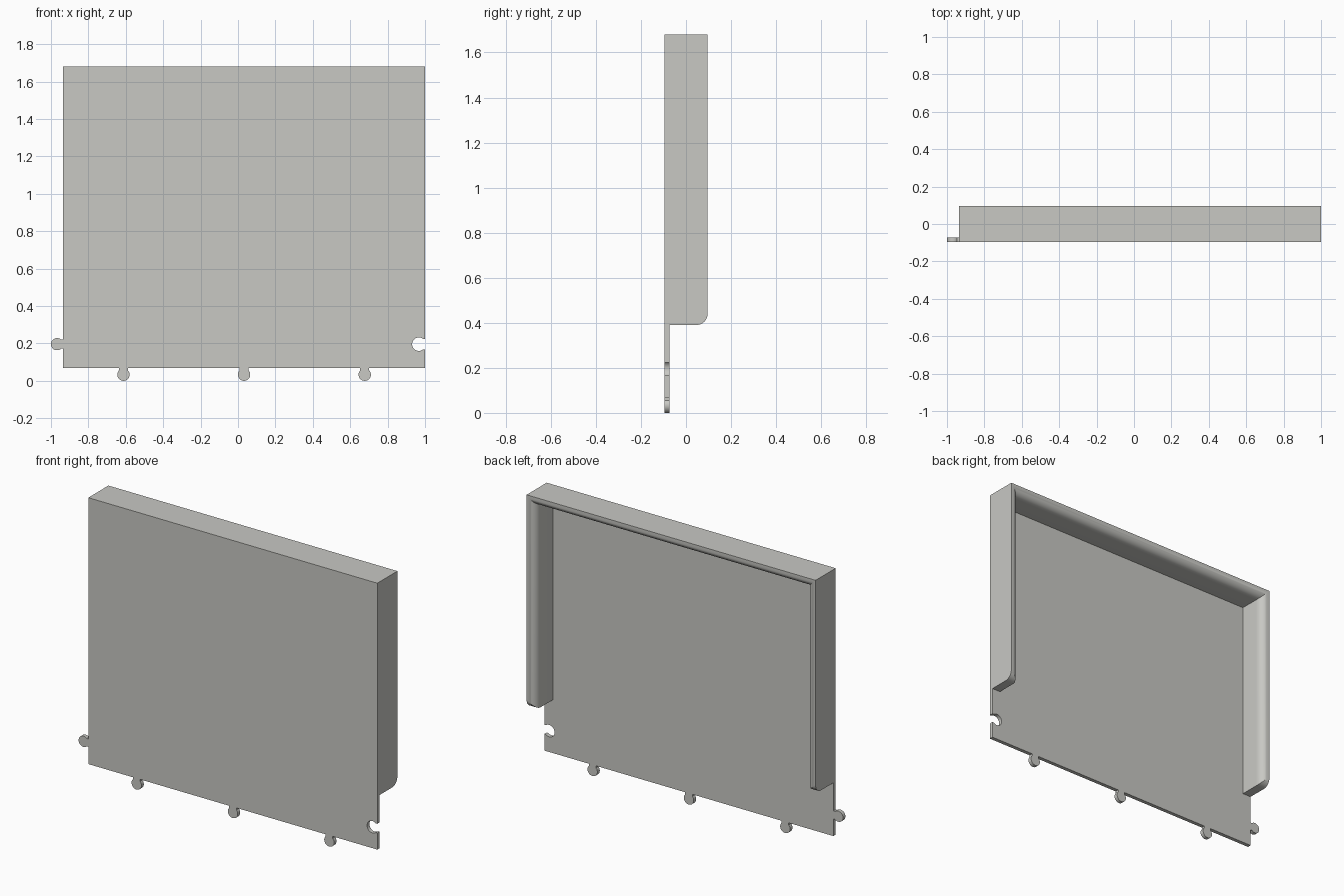
import bpy, bmesh, math

if "Cube" in bpy.data.objects:
    bpy.data.objects.remove(bpy.data.objects["Cube"])

# Main dimensions
LEFT, RIGHT, BOTTOM, TOP = -0.935, 1.0, 0.068, 1.68
FRONT, PANEL_BACK, BACK = -0.096, -0.073, 0.096
WALL, LEG_BOTTOM, ROUND = 0.057, 0.39, 0.05

grey = bpy.data.materials.new("light grey")
grey.diffuse_color = (0.58, 0.58, 0.55, 1)
grey.use_nodes = True
grey.node_tree.nodes["Principled BSDF"].inputs["Base Color"].default_value = grey.diffuse_color


def loft(name, layers, open_start=False):
    """Join matching x/z outlines stacked along y into a capped solid."""
    bm = bmesh.new()
    rings = [[bm.verts.new((x, y, z)) for x, z in pts] for y, pts in layers]
    n = len(rings[0])
    for a, b in zip(rings, rings[1:]):
        for i in range(n):
            j = (i + 1) % n
            bm.faces.new((a[i], a[j], b[j], b[i]))
    start = bm.faces.new(rings[0])
    bm.faces.new(rings[-1])
    bmesh.ops.recalc_face_normals(bm, faces=bm.faces[:])
    if open_start:
        bmesh.ops.delete(bm, geom=[start], context='FACES_ONLY')
    mesh = bpy.data.meshes.new(name)
    bm.to_mesh(mesh)
    bm.free()
    mesh.materials.append(grey)
    obj = bpy.data.objects.new(name, mesh)
    bpy.context.collection.objects.link(obj)
    bpy.context.view_layer.objects.active = obj
    obj.select_set(True)
    bpy.ops.object.shade_smooth_by_angle(angle=math.radians(30))
    obj.select_set(False)
    return obj


def knob(r, neck, reach, steps=28):
    """Jigsaw knob as (along edge, outward) points, with a straight neck."""
    centre = reach - r
    a = math.asin(neck / r)
    pts = [(-neck, 0)]
    for i in range(steps + 1):
        t = a + (2 * math.pi - 2 * a) * i / steps
        pts.append((-r * math.sin(t), centre - r * math.cos(t)))
    # arc starts on the negative side of the neck and ends on the positive
    return pts + [(neck, 0)]


# Panel outline, counter-clockwise from the lower left corner
tab = knob(0.033, 0.024, 0.068)
side_tab = knob(0.0325, 0.024, 0.065)
socket = knob(0.036, 0.028, 0.069)
outline = [(LEFT, BOTTOM)]
mid = (LEFT + RIGHT) / 2
for x in (mid - 0.645, mid, mid + 0.645):
    outline += [(x + s, BOTTOM - d) for s, d in tab]
outline.append((RIGHT, BOTTOM))
outline += [(RIGHT - d, 0.196 + s) for s, d in socket]
outline += [(RIGHT, TOP), (LEFT, TOP)]
outline += [(LEFT - d, 0.196 - s) for s, d in side_tab]
loft("front_panel", [(FRONT, outline), (PANEL_BACK, outline)])


def rim_outline(d):
    """Upside-down U of the wall, its inner and lower edges drawn in by d."""
    w, low = WALL - d, LEG_BOTTOM + d
    return [(LEFT, low), (LEFT + w, low), (LEFT + w, TOP - w),
            (RIGHT - w, TOP - w), (RIGHT - w, low), (RIGHT, low),
            (RIGHT, TOP), (LEFT, TOP)]


# Side and top walls, rounded towards the back
layers = [(PANEL_BACK, rim_outline(0))]
for i in range(11):
    t = math.pi / 2 * i / 10
    layers.append((BACK - ROUND + ROUND * math.sin(t),
                   rim_outline(ROUND * (1 - math.cos(t)))))
loft("surrounding_wall", layers, open_start=True)
